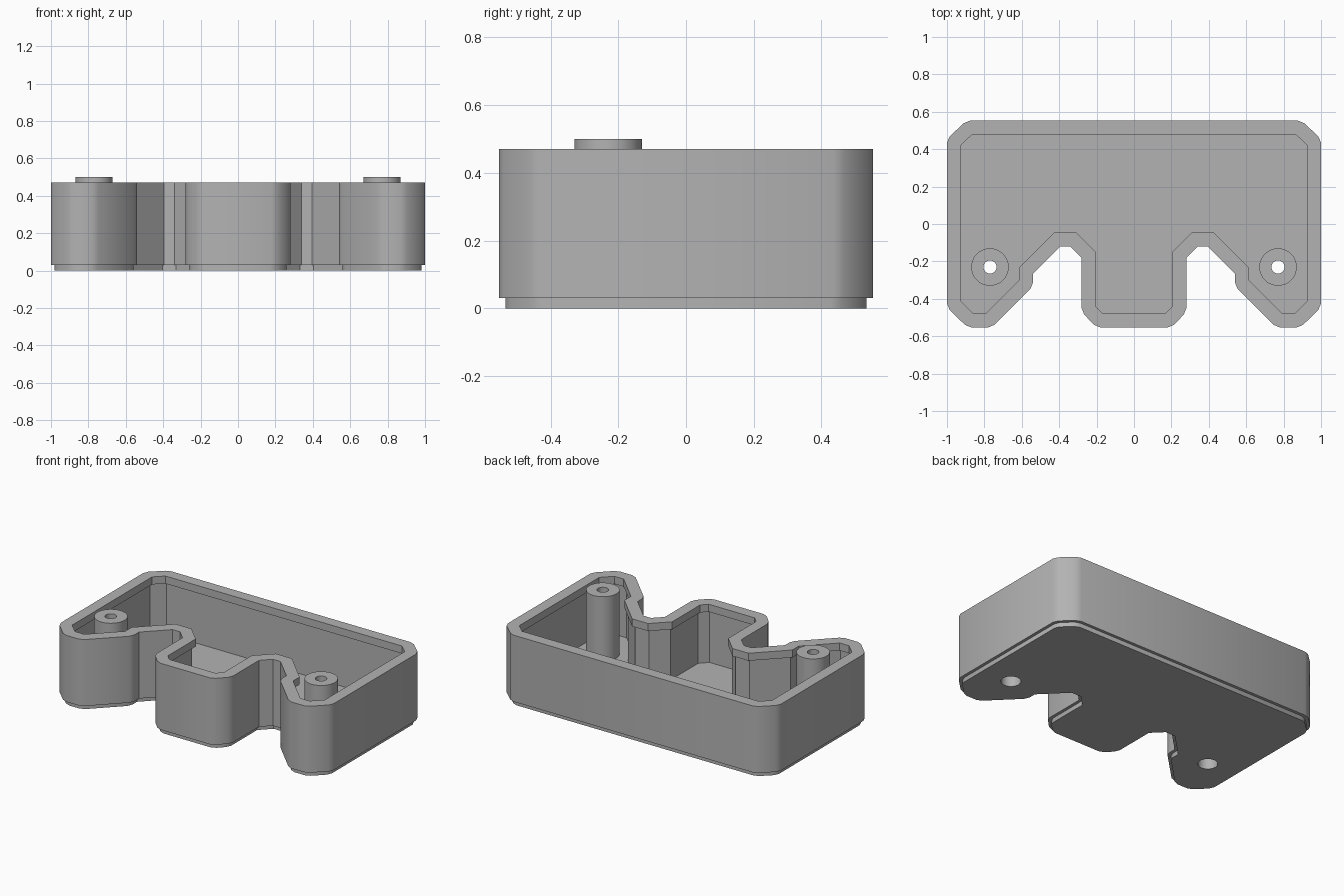
import bpy, bmesh, math
from mathutils import Vector

if "Cube" in bpy.data.objects:
    bpy.data.objects.remove(bpy.data.objects["Cube"])

grey = bpy.data.materials.new("plain_grey")
grey.use_nodes = True
grey.diffuse_color = (0.45, 0.45, 0.45, 1)
grey.node_tree.nodes["Principled BSDF"].inputs["Base Color"].default_value = grey.diffuse_color

TOP, FLOOR, LIP = 0.47, 0.075, 0.03
POST_X, POST_Y = 0.77, -0.23

# Half outline, counterclockwise from front middle to the back
half = [(0.20, -0.553), (0.28, -0.47), (0.28, -0.18), (0.34, -0.12),
        (0.395, -0.12), (0.54, -0.265), (0.54, -0.333), (0.76, -0.553),
        (0.89, -0.553), (1, -0.445), (1, 0.455), (0.895, 0.553)]
outline = [Vector(p) for p in half + [(-x, y) for x, y in reversed(half)]]


def corner_dirs(i):
    p, n = len(outline), outline[i]
    return (n - outline[i - 1]).normalized(), (outline[(i + 1) % p] - n).normalized()


def ring(inset, ease):
    """Outline moved inwards, each convex corner eased by two points."""
    pts = []
    for i, p in enumerate(outline):
        a, b = corner_dirs(i)
        na, nb = Vector((-a.y, a.x)), Vector((-b.y, b.x))
        q = p + (na + nb) * inset / (1 + na.dot(nb))
        if a.cross(b) > 0:
            pts += [q - a * ease, q + b * ease]
        else:
            pts.append(q)
    return pts


def finish(bm, name):
    bmesh.ops.remove_doubles(bm, verts=bm.verts, dist=1e-5)
    bmesh.ops.recalc_face_normals(bm, faces=bm.faces)
    mesh = bpy.data.meshes.new(name)
    bm.to_mesh(mesh)
    bm.free()
    mesh.materials.append(grey)
    ob = bpy.data.objects.new(name, mesh)
    bpy.context.collection.objects.link(ob)
    return ob


def smooth(ob):
    bpy.ops.object.select_all(action="DESELECT")
    ob.select_set(True)
    bpy.context.view_layer.objects.active = ob
    bpy.ops.object.shade_smooth_by_angle(angle=math.radians(30))


def lathe(name, profile, x, y, steps=48):
    """Closed ring-shaped solid turned about a vertical axis."""
    bm = bmesh.new()
    rings = []
    for k in range(steps):
        t = math.tau * k / steps
        rings.append([bm.verts.new((x + r * math.cos(t), y + r * math.sin(t), z))
                      for r, z in profile])
    for k in range(steps):
        a, b = rings[k - 1], rings[k]
        for j in range(len(profile)):
            bm.faces.new((a[j - 1], b[j - 1], b[j], a[j]))
    return finish(bm, name)


# Tray shell: outer wall with stepped foot, top rim, undercut inside, floor
levels = [(0.02, 0, 0.02), (0.02, LIP, 0.02), (0, LIP, 0.02), (0, TOP, 0.02),
          (0.075, TOP, 0), (0.075, TOP - 0.05, 0), (0.055, TOP - 0.05, 0), (0.055, FLOOR, 0)]
bm = bmesh.new()
loops = [[bm.verts.new((p.x, p.y, z)) for p in ring(inset, ease)]
         for inset, z, ease in levels]
for a, b in zip(loops, loops[1:]):
    for i in range(len(a)):
        bm.faces.new((a[i - 1], a[i], b[i], b[i - 1]))
bm.faces.new(loops[0])
bm.faces.new(loops[-1])
tray = finish(bm, "tray_shell")

# Screw recesses through the floor
bpy.context.view_layer.objects.active = tray
for side in (-1, 1):
    bpy.ops.mesh.primitive_cylinder_add(vertices=48, radius=0.06, depth=0.4,
                                        location=(side * POST_X, POST_Y, 0))
    cutter = bpy.context.object
    cutter.name = "recess_cutter"
    cutter.data.materials.append(grey)
    cutter.hide_render = True
    cut = tray.modifiers.new("recess", "BOOLEAN")
    cut.operation, cut.solver, cut.object = "DIFFERENCE", "EXACT", cutter
    bpy.context.view_layer.objects.active = tray
    bpy.ops.object.modifier_apply(modifier=cut.name)
    bpy.data.objects.remove(cutter)
smooth(tray)

# Hollow screw posts with a narrow bore above a wide recess
post_profile = [(0.1, 0.06), (0.1, 0.5), (0.035, 0.5), (0.035, 0.3), (0.06, 0.3), (0.06, 0.06)]
for side, name in ((1, "left_post"), (-1, "right_post")):
    smooth(lathe(name, post_profile, side * POST_X, POST_Y))
